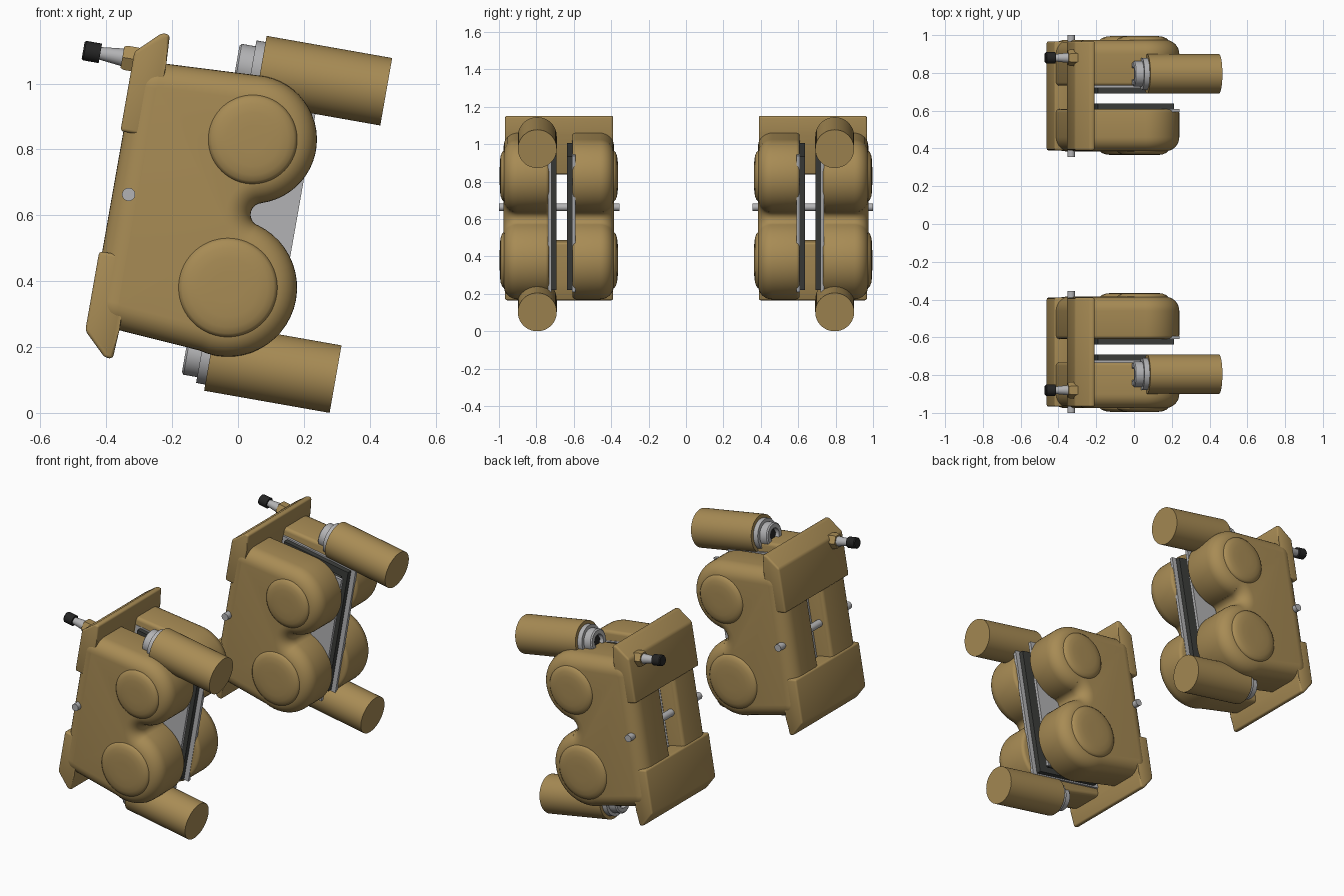
import bpy, bmesh
from math import sin, cos, pi, atan2, radians
from mathutils import Matrix, Vector

if "Cube" in bpy.data.objects:
    bpy.data.objects.remove(bpy.data.objects["Cube"])


def material(name, rgb, rough):
    m = bpy.data.materials.new(name)
    m.use_nodes = True
    m.diffuse_color = (*rgb, 1)
    node = m.node_tree.nodes["Principled BSDF"]
    node.inputs["Base Color"].default_value = (*rgb, 1)
    node.inputs["Roughness"].default_value = rough
    return m


gold = material("dull_gold", (0.39, 0.26, 0.09), 0.5)
steel = material("light_steel", (0.45, 0.45, 0.46), 0.4)
lining = material("pad_grey", (0.045, 0.047, 0.043), 0.8)
rubber = material("black_rubber", (0.018, 0.018, 0.018), 0.7)

# Parts are built upright, then leaned back about the y axis
LEAN = Matrix.Translation((-0.008, 0, 0.606)) @ Matrix.Rotation(radians(10), 4, 'Y')


def finish(bm, name, mat, angle=35):
    """Make the part for the rear unit and its mirror for the front unit."""
    for end, side in (("rear", 1), ("front", -1)):
        b = bm.copy()
        bmesh.ops.transform(b, matrix=Matrix.Diagonal((1, side, 1, 1)), verts=b.verts)
        bmesh.ops.recalc_face_normals(b, faces=b.faces)
        me = bpy.data.meshes.new(end + "_" + name)
        b.to_mesh(me)
        b.free()
        me.materials.append(mat)
        me.shade_smooth()
        me.set_sharp_from_angle(angle=radians(angle))
        ob = bpy.data.objects.new(end + "_" + name, me)
        ob.matrix_world = LEAN
        bpy.context.collection.objects.link(ob)
    bm.free()


def loft(rings):
    """Skin closed rings of equal length and cap both ends."""
    bm = bmesh.new()
    loops = [[bm.verts.new(p) for p in ring] for ring in rings]
    n = len(loops[0])
    for a, b in zip(loops, loops[1:]):
        for i in range(n):
            j = (i + 1) % n
            bm.faces.new((a[i], a[j], b[j], b[i]))
    bm.faces.new(loops[0])
    bm.faces.new(loops[-1])
    return bm


def lathe(profile, centre, axis, sides=48):
    """Turn (distance, radius) pairs about an axis through centre."""
    turn = Vector((1, 0, 0)).rotation_difference(Vector(axis)).to_matrix()
    return loft([[Vector(centre) + turn @ Vector((d, r * cos(2 * pi * i / sides),
                                                  r * sin(2 * pi * i / sides)))
                  for i in range(sides)] for d, r in profile])


def slab(outline, y0, y1, bevel=0.0):
    bm = loft([[(x, y, z) for x, z in outline] for y in (y0, y1)])
    if bevel:
        bmesh.ops.bevel(bm, geom=bm.edges[:], offset=bevel, segments=3,
                        profile=0.5, affect='EDGES')
    return bm


def rect(x0, x1, z0, z1):
    return [(x0, z0), (x1, z0), (x1, z1), (x0, z1)]


# Two-lobed caliper outline, made of tangent arcs and shrunk by an inset
LOW, HIGH, NOTCH = (0.017, -0.226), (0.013, 0.23), (0.081, 0.01)
low_r, high_r, notch_r, corner_r = 0.21, 0.195, 0.035, 0.08
back, half = -0.378, 0.41


def heading(a, b):
    return atan2(b[1] - a[1], b[0] - a[0])


def body_outline(inset):
    arcs = [
        (LOW, low_r - inset, radians(-105), heading(LOW, NOTCH)),
        (NOTCH, notch_r + inset, heading(NOTCH, LOW) + 2 * pi, heading(NOTCH, HIGH)),
        (HIGH, high_r - inset, heading(HIGH, NOTCH), radians(95)),
        ((back + corner_r, half - corner_r), corner_r - inset, pi / 2, pi),
        ((back + corner_r, corner_r - half), corner_r - inset, pi, 1.5 * pi)]
    pts = []
    for (cx, cz), r, a0, a1 in arcs:
        steps = 24
        for i in range(steps + 1):
            a = a0 + (a1 - a0) * i / steps
            pts.append((cx + r * cos(a), cz + r * sin(a)))
    return pts


def body_half(name, inner, outer):
    s = 1 if outer > inner else -1
    small, big = 0.018, 0.075
    section = [(small * (1 - sin(t)), inner + s * small * (1 - cos(t)))
               for t in (0, pi / 6, pi / 3, pi / 2)]
    section += [(big * (1 - cos(t)), outer - s * big * (1 - sin(t)))
                for t in [i * pi / 16 for i in range(9)]]
    finish(loft([[(x, y, z) for x, z in body_outline(d)] for d, y in section]),
           name, gold, 40)
    # Round piston covers standing slightly proud of the side
    for label, (cx, cz), r in (("upper", HIGH, 0.135), ("lower", LOW, 0.15)):
        dome = [(-0.05, r), (0, r), (0.009, r * 0.93), (0.016, r * 0.8),
                (0.02, r * 0.6), (0.021, r * 0.3)]
        finish(lathe(dome, (cx, outer, cz), (0, s, 0), 64),
               label + "_" + name + "_piston_cover", gold, 50)


body_half("outer_body", 0.732, 0.975)
body_half("inner_body", 0.608, 0.385)

# Bridge flanges across the back, leaving a window between them
for label, s in (("upper", 1), ("lower", -1)):
    flange = [(-0.387, 0.185), (-0.387, 0.43), (-0.315, 0.5), (-0.29, 0.5),
              (-0.285, 0.41), (-0.285, 0.185)]
    finish(slab([(x, s * z) for x, z in flange], 0.39, 0.967, 0.01),
           label + "_bridge", gold)

    # Mounting sleeve with a socket bolt at its back end
    centre = (0, 0.795, s * 0.443)
    finish(lathe([(0, 0.104), (0.387, 0.104)], centre, (1, 0, 0), 64),
           label + "_mounting_sleeve", gold)
    bolt = [(-0.05, 0.038), (-0.076, 0.038), (-0.076, 0.06), (-0.07, 0.067),
            (-0.028, 0.067), (-0.028, 0.085), (0.01, 0.085)]
    finish(lathe(bolt, centre, (1, 0, 0)), label + "_mounting_bolt", steel)
    finish(lathe([(-0.056, 0.037), (-0.05, 0.037)], centre, (1, 0, 0), 6),
           label + "_bolt_socket", rubber)

# Brake pads: steel backing plate and friction lining
for label, y0, y1, y2 in (("inner", 0.592, 0.61, 0.637), ("outer", 0.738, 0.72, 0.692)):
    finish(slab(rect(-0.28, 0.187, -0.37, 0.37), y0, y1), label + "_pad_plate", steel)
    finish(slab(rect(-0.25, 0.16, -0.362, 0.362), y1, y2), label + "_pad_lining", lining)

# Retaining pin through both halves
finish(lathe([(0, 0.02), (0.645, 0.02)], (-0.329, 0.355, 0), (0, 1, 0), 24),
       "retaining_pin", steel)

# Bleed valve on the back: boss, nipple and rubber cap
valve = (0, 0.88, 0.407)
finish(lathe([(-0.42, 0.038), (-0.41, 0.043), (-0.29, 0.043)], valve, (1, 0, 0), 6),
       "bleed_boss", gold)
finish(lathe([(-0.49, 0.019), (-0.41, 0.028)], valve, (1, 0, 0), 24),
       "bleed_nipple", steel)
finish(lathe([(-0.541, 0.026), (-0.536, 0.03), (-0.488, 0.03)], valve, (1, 0, 0), 24),
       "bleed_cap", rubber)
